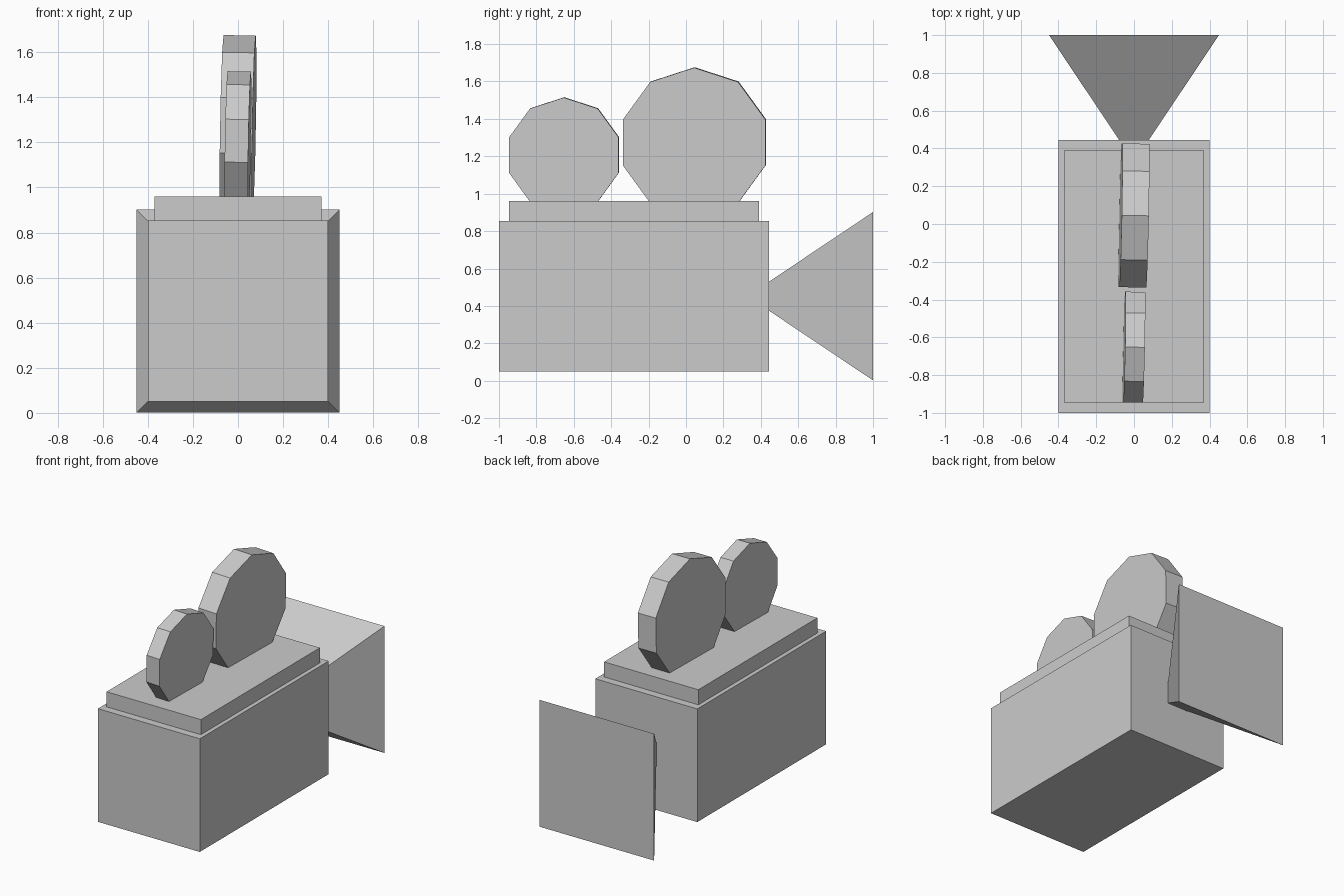
import bpy, bmesh, math
from mathutils import Matrix

if "Cube" in bpy.data.objects:
    bpy.data.objects.remove(bpy.data.objects["Cube"])


def add_object(name, bm):
    bmesh.ops.recalc_face_normals(bm, faces=bm.faces[:])
    mesh = bpy.data.meshes.new(name)
    bm.to_mesh(mesh)
    bm.free()
    obj = bpy.data.objects.new(name, mesh)
    bpy.context.collection.objects.link(obj)
    return obj


def box(name, half_x, y0, y1, z0, z1):
    bm = bmesh.new()
    bmesh.ops.create_cube(bm, size=1)
    bmesh.ops.scale(bm, vec=(2 * half_x, y1 - y0, z1 - z0), verts=bm.verts)
    bmesh.ops.translate(bm, vec=(0, (y0 + y1) / 2, (z0 + z1) / 2), verts=bm.verts)
    return add_object(name, bm)


def reel(name, y, z, radius, width, sides=10):
    bm = bmesh.new()
    ring = [bm.verts.new((-width / 2,
                          radius * math.sin(2 * math.pi * i / sides),
                          radius * math.cos(2 * math.pi * i / sides)))
            for i in range(sides)]
    face = bm.faces.new(ring)
    cap = bmesh.ops.extrude_face_region(bm, geom=[face], use_keep_orig=True)["geom"]
    top = [g for g in cap if isinstance(g, bmesh.types.BMVert)]
    bmesh.ops.translate(bm, vec=(width, 0, 0), verts=top)
    obj = add_object(name, bm)
    # reels lean very slightly
    obj.location = (0, y, z)
    obj.rotation_euler = (0, 0.018, -0.02)
    return obj


# camera body and its raised lid
box("camera_body", 0.40, -1.0, 0.445, 0.05, 0.853)
box("top_plate", 0.37, -0.945, 0.39, 0.85, 0.96)

# film reels, sunk into the lid
reel("large_reel", 0.045, 1.275, 0.40, 0.143)
reel("small_reel", -0.652, 1.207, 0.308, 0.104)

# square lens horn, its tip buried in the body
bm = bmesh.new()
bmesh.ops.create_cone(bm, cap_ends=True, segments=4, radius1=0.002,
                      radius2=0.45 * math.sqrt(2), depth=0.67,
                      matrix=Matrix.Translation((0, 0.665, 0.452))
                      @ Matrix.Rotation(-math.pi / 2, 4, 'X')
                      @ Matrix.Rotation(math.pi / 4, 4, 'Z'))
add_object("lens_horn", bm)
